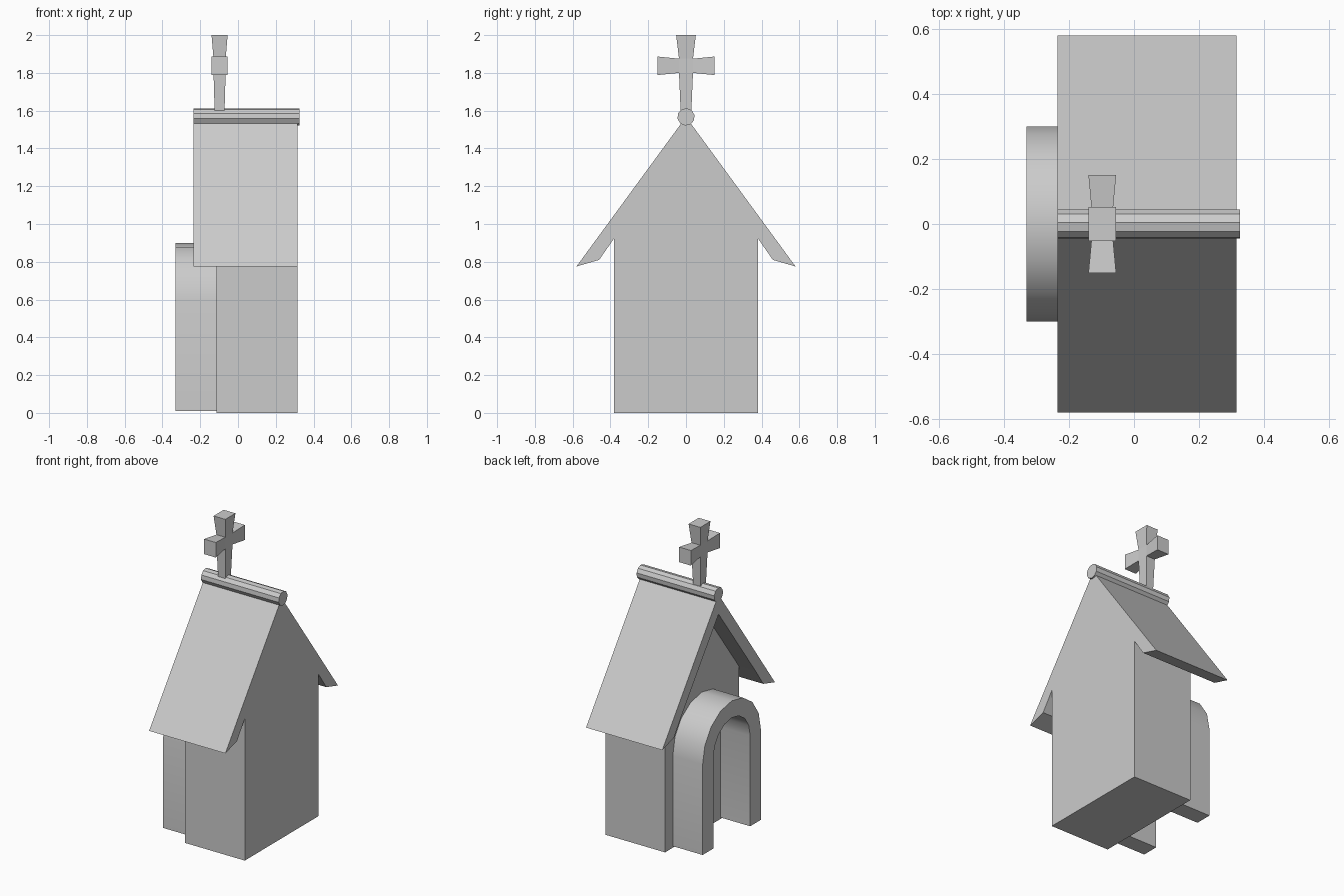
import bpy, bmesh, math
from mathutils import Vector

if "Cube" in bpy.data.objects:
    bpy.data.objects.remove(bpy.data.objects["Cube"])


def finish(bm, name, smooth=False):
    bmesh.ops.recalc_face_normals(bm, faces=bm.faces)
    mesh = bpy.data.meshes.new(name)
    bm.to_mesh(mesh)
    bm.free()
    obj = bpy.data.objects.new(name, mesh)
    bpy.context.collection.objects.link(obj)
    if smooth:
        bpy.ops.object.select_all(action='DESELECT')
        obj.select_set(True)
        bpy.context.view_layer.objects.active = obj
        bpy.ops.object.shade_smooth_by_angle(angle=math.radians(35))
    return obj


def prism(name, profile, x0, x1, smooth=False):
    """Extrude a (y, z) profile along x."""
    bm = bmesh.new()
    face = bm.faces.new([bm.verts.new((x0, y, z)) for y, z in profile])
    ext = bmesh.ops.extrude_face_region(bm, geom=[face])
    verts = [g for g in ext['geom'] if isinstance(g, bmesh.types.BMVert)]
    bmesh.ops.translate(bm, verts=verts, vec=(x1 - x0, 0, 0))
    return finish(bm, name, smooth)


# Chapel shell: walls and overhanging gable roof as one closed mesh
BACK, WALL, EAVE = 0.315, -0.115, -0.235
pts = {'A': (0.38, 0), 'C': (0.38, 0.925), 'E': (0.46, 0.81),
       'F': (0.58, 0.775), 'T': (0, 1.567), 'P': (0, 1.44)}
for k in 'ACEF':
    pts[k.lower()] = (-pts[k][0], pts[k][1])
bm = bmesh.new()
cache = {}


def vert(k, x):
    if (k, x) not in cache:
        cache[k, x] = bm.verts.new((x, *pts[k]))
    return cache[k, x]


def face(*corners):
    bm.faces.new([vert(k, x) for k, x in corners])


face(*[(k, BACK) for k in 'ACEFTfeca'])           # back gable
face(*[(k, WALL) for k in 'ACPca'])               # front wall
face(*[(k, EAVE) for k in 'CEFTfecP'])            # roof front edge
for p, q in ('AC', 'ca', 'aA'):                   # side walls and floor
    face((p, WALL), (q, WALL), (q, BACK), (p, BACK))
for p, q in ('EF', 'FT', 'Tf', 'fe'):             # slopes and eave ends
    face((p, EAVE), (q, EAVE), (q, BACK), (p, BACK))
for c, e in ('CE', 'ce'):                         # soffits
    face((c, EAVE), (e, EAVE), (e, BACK), (c, BACK), (c, WALL))
    face((c, EAVE), ('P', EAVE), ('P', WALL), (c, WALL))
finish(bm, 'chapel_shell')

# Entrance arch


def arc(r, n=8):
    return [(r * math.cos(math.pi * i / n), 0.6 + r * math.sin(math.pi * i / n))
            for i in range(n + 1)]


arch = ([(0.3, 0.01)] + arc(0.3) + [(-0.3, 0.01), (-0.19, 0.01)]
        + arc(0.19)[::-1] + [(0.19, 0.01)])
prism('entrance_arch', arch, -0.33, WALL, smooth=True)

# Ridge pole
angles = [math.radians(12 + 36 * i) for i in range(10)]
prism('ridge_pole', [(0.046 * math.cos(a), 1.567 + 0.046 * math.sin(a)) for a in angles],
      EAVE, 0.325)

# Roof cross: a core block whose faces are pulled out into flared arms
bm = bmesh.new()
centre = Vector((-0.0975, 0, 1.8375))
bmesh.ops.create_cube(bm, size=1)
for v in bm.verts:
    v.co = centre + Vector((v.co.x * 0.064, v.co.y * 0.074, v.co.z * 0.075))
bm.normal_update()
arms = [((0, 0, 1), (-0.0975, 0, 2.0), (0.0425, 0.052, 0)),
        ((0, 0, -1), (-0.0975, 0, 1.59), (0.026, 0.028, 0)),
        ((0, 1, 0), (-0.0975, 0.15, 1.8375), (0.0425, 0, 0.049)),
        ((0, -1, 0), (-0.0975, -0.15, 1.8375), (0.0425, 0, 0.049))]
core = [(next(f for f in bm.faces if f.normal.dot(Vector(n)) > 0.9), c, h)
        for n, c, h in arms]
for f, c, half in core:
    end = bmesh.ops.extrude_discrete_faces(bm, faces=[f])['faces'][0]
    for v in end.verts:
        side = v.co - centre
        v.co = Vector([c[i] + math.copysign(half[i], side[i]) for i in range(3)])
finish(bm, 'roof_cross')
